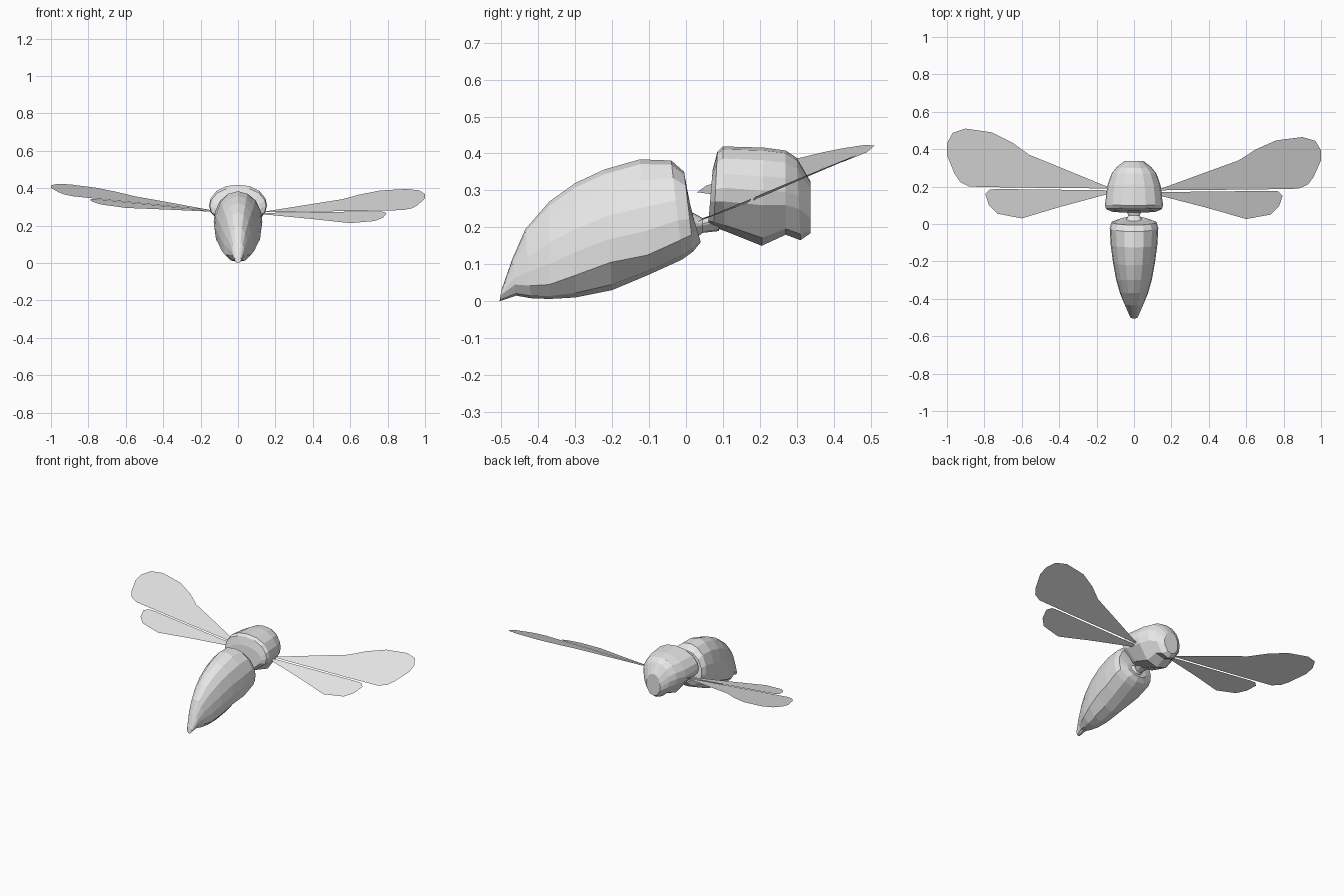
import bpy
import bmesh

cube = bpy.data.objects.get("Cube")
if cube:
    bpy.data.objects.remove(cube, do_unlink=True)

# Single plain colour
grey = bpy.data.materials.new("light_grey")
grey.use_nodes = True
colour = (0.8, 0.8, 0.8, 1)
grey.diffuse_color = colour
grey.node_tree.nodes["Principled BSDF"].inputs["Base Color"].default_value = colour

# Half cross-section: width factor, height factor (0 is the lower ridge)
HALF = [(0, 1), (.4, .95), (.74, .78), (.95, .5), (1, .25), (.94, 0), (.5, -.8), (0, -1)]
SECTION = HALF + [(-w, h) for w, h in HALF[-2:0:-1]]


def finish(name, bm):
    mesh = bpy.data.meshes.new(name)
    bm.to_mesh(mesh)
    bm.free()
    mesh.materials.append(grey)
    obj = bpy.data.objects.new(name, mesh)
    bpy.context.collection.objects.link(obj)
    return obj


def loft(name, rings):
    """Each ring: y at the top, y at the bottom, top, ridge, bottom, half width."""
    bm = bmesh.new()
    loops = []
    for y_top, y_low, top, ridge, low, width in rings:
        loop = []
        for w, h in SECTION:
            z = ridge + h * (top - ridge if h > 0 else ridge - low)
            t = (top - z) / (top - low)
            loop.append(bm.verts.new((w * width, y_top + (y_low - y_top) * t, z)))
        loops.append(loop)
    n = len(SECTION)
    for a, b in zip(loops, loops[1:]):
        for i in range(n):
            j = (i + 1) % n
            bm.faces.new((a[i], a[j], b[j], b[i]))
    bm.faces.new(loops[0])
    bm.faces.new(loops[-1])
    bmesh.ops.recalc_face_normals(bm, faces=bm.faces)
    return finish(name, bm)


# Abdomen, from the pointed tail to the slanted front
loft("abdomen", [
    (-.50, -.505, .03, .015, 0, .018),
    (-.47, -.46, .115, .045, .015, .035),
    (-.435, -.42, .195, .042, .008, .052),
    (-.37, -.37, .27, .045, .006, .075),
    (-.30, -.30, .32, .07, .01, .095),
    (-.22, -.20, .357, .105, .03, .112),
    (-.125, -.10, .384, .125, .072, .125),
    (-.04, -.01, .381, .165, .113, .13),
    (-.005, .02, .35, .18, .135, .12),
    (.01, .04, .26, .19, .16, .07),
])

# Narrow waist
loft("waist", [
    (0, .02, .25, .2, .165, .05),
    (.045, .045, .225, .205, .185, .03),
    (.09, .09, .24, .215, .19, .05),
])

# Thorax with its blunt front
loft("thorax", [
    (.072, .06, .355, .27, .205, .12),
    (.085, .075, .405, .27, .2, .15),
    (.1, .105, .419, .27, .19, .155),
    (.21, .205, .416, .26, .15, .142),
    (.27, .27, .408, .26, .18, .12),
    (.3, .31, .388, .25, .165, .092),
    (.337, .337, .325, .225, .184, .05),
])

# Wing outlines, root first
FORE = [(.12, .19), (.4, .305), (.56, .37), (.65, .435), (.76, .49), (.9, .51), (.97, .487),
        (1, .43), (1, .37), (.96, .27), (.93, .225), (.88, .2), (.65, .195)]
HIND = [(.12, .18), (.72, .187), (.77, .185), (.795, .16), (.775, .1), (.73, .055),
        (.6, .03), (.5, .06), (.4, .09), (.14, .16)]


def wing(name, outline, side, stretch, root_z, rise, pitch):
    bm = bmesh.new()
    verts = []
    for x, y in outline:
        dy = (y - .19) * stretch
        z = root_z + rise * (x - .13) + pitch * dy
        verts.append(bm.verts.new((side * x, .185 - side * .005 + dy, z)))
    face = bm.faces.new(verts)
    face.normal_update()
    if face.normal.z < 0:
        face.normal_flip()
    return finish(name, bm)


# The two sides are held at different angles
for part, outline, squash in (("fore_wing", FORE, .89), ("hind_wing", HIND, .96)):
    wing("right_" + part, outline, -1, 1, .28, .1, .2)
    wing("left_" + part, outline, 1, squash, .272, .01, .41)
